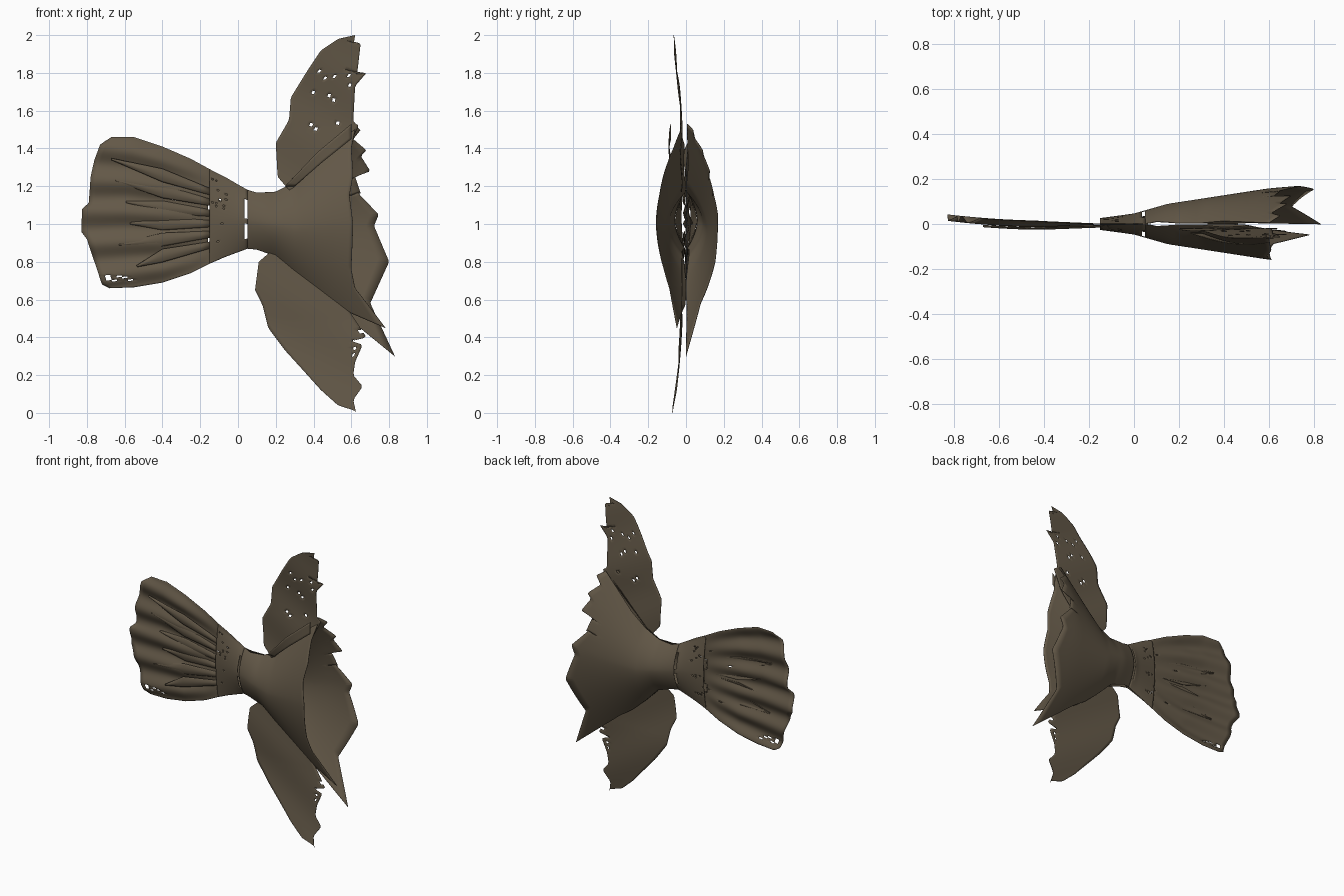
import bpy
import bmesh
import math
import random
from mathutils import Vector

default_cube = bpy.data.objects.get("Cube")
if default_cube:
    bpy.data.objects.remove(default_cube, do_unlink=True)

random.seed(4)

# Single weathered brown used on every part
brown = bpy.data.materials.new("weathered_brown")
brown.use_nodes = True
brown.diffuse_color = (0.125, 0.098, 0.064, 1)
shader = brown.node_tree.nodes["Principled BSDF"]
shader.inputs["Base Color"].default_value = brown.diffuse_color
shader.inputs["Roughness"].default_value = 0.9


def resample(points, count):
    """Spread count points evenly along a polyline."""
    points = [Vector(p) for p in points]
    lengths = [(b - a).length for a, b in zip(points, points[1:])]
    total = sum(lengths)
    result = []
    for i in range(count):
        distance = total * i / (count - 1)
        k = 0
        while k < len(lengths) - 1 and distance > lengths[k]:
            distance -= lengths[k]
            k += 1
        result.append(points[k].lerp(points[k + 1], min(1, distance / lengths[k])))
    return result


def interpolate(table, x):
    """Piecewise linear lookup in (key, value) pairs."""
    for (xa, ya), (xb, yb) in zip(table, table[1:]):
        if x <= xb:
            break
    return ya + (yb - ya) * (x - xa) / (xb - xa)


def sheet(name, rails, depth, across=60, steps=5, is_hole=None):
    """Loft a thin skin through (x, z) rails; depth(x, z, t) gives y."""
    rails = [resample(rail, across) for rail in rails]
    rows = [rails[0]]
    for a, b in zip(rails, rails[1:]):
        for s in range(1, steps + 1):
            rows.append([p.lerp(q, s / steps) for p, q in zip(a, b)])

    bm = bmesh.new()
    grid = [[bm.verts.new((p.x, depth(p.x, p.y, i / (across - 1)), p.y))
             for i, p in enumerate(row)] for row in rows]
    for low, high in zip(grid, grid[1:]):
        for i in range(across - 1):
            bm.faces.new((low[i], high[i], high[i + 1], low[i + 1]))
    if is_hole:
        torn = []
        for face in bm.faces:
            centre = face.calc_center_median()
            if is_hole(centre.x, centre.z):
                torn.append(face)
        bmesh.ops.delete(bm, geom=torn, context='FACES')
    bmesh.ops.remove_doubles(bm, verts=bm.verts, dist=0.0001)

    mesh = bpy.data.meshes.new(name)
    bm.to_mesh(mesh)
    bm.free()
    mesh.materials.append(brown)
    for polygon in mesh.polygons:
        polygon.use_smooth = True
    obj = bpy.data.objects.new(name, mesh)
    bpy.context.scene.collection.objects.link(obj)
    skin = obj.modifiers.new("thin_skin", 'SOLIDIFY')
    skin.thickness = 0.003
    skin.offset = 0
    return obj


def straight(x, bottom, top):
    return [(x, bottom), (x, top)]


# Body: two bulging half shells, open and torn at the wide end
bulge = [(-0.2, 0.018), (0, 0.045), (0.15, 0.088), (0.6, 0.157), (0.85, 0.178)]
half_height = [(-0.2, 0.26), (0.05, 0.16), (0.2, 0.18), (0.3, 0.25), (0.6, 0.53), (0.83, 0.7)]
middle = [(-0.2, 1.04), (0.05, 1.02), (0.3, 0.975), (0.6, 1.01), (0.85, 1)]


def shell_depth(side):
    def depth(x, z, t):
        u = abs(z - interpolate(middle, x)) / interpolate(half_height, x)
        return side * interpolate(bulge, x) * max(0, 1 - u ** 1.8)
    return depth


body_rails = [straight(*station) for station in (
    (0.05, 0.87, 1.18), (0.1, 0.865, 1.165), (0.2, 0.83, 1.17), (0.3, 0.73, 1.22),
    (0.4, 0.64, 1.31), (0.5, 0.57, 1.42))]
front_tear = [(0.78, 0.45), (0.69, 0.57), (0.62, 0.66), (0.6, 0.76), (0.61, 1),
              (0.59, 1.15), (0.61, 1.26), (0.6, 1.4), (0.62, 1.5)]
back_tear = [(0.83, 0.3), (0.7, 0.58), (0.8, 0.8), (0.72, 0.99), (0.745, 1.05),
             (0.63, 1.17), (0.65, 1.16), (0.62, 1.25), (0.7, 1.28), (0.65, 1.36),
             (0.68, 1.39), (0.61, 1.45), (0.65, 1.5), (0.6, 1.53)]
sheet("body_front_shell", body_rails + [front_tear], shell_depth(-1), across=100)
sheet("body_back_shell", body_rails + [back_tear], shell_depth(1), across=100)

# Tail stalk: narrow neck with a crack where it meets the body
stalk_rails = [straight(*station) for station in (
    (-0.15, 0.79, 1.29), (-0.07, 0.825, 1.25), (0.05, 0.87, 1.18))]


def stalk_hole(x, z):
    crack = x > 0.03 and (0.92 < z < 1.0 or 1.03 < z < 1.13)
    tear = x < -0.05 and 0.85 < z < 1.25 and random.random() < 0.03
    return crack or tear


for label, side in (("front", -1), ("back", 1)):
    sheet("tail_stalk_" + label, stalk_rails, shell_depth(side), steps=8, is_hole=stalk_hole)

# Tail fin: rippled fan with a ragged trailing edge
tail_edge = [(-0.68, 0.66), (-0.72, 0.68), (-0.76, 0.8), (-0.8, 0.92), (-0.83, 0.96),
             (-0.825, 1.08), (-0.79, 1.11), (-0.78, 1.25), (-0.76, 1.34), (-0.73, 1.42),
             (-0.67, 1.46)]
tail_rails = [straight(*station) for station in (
    (-0.14, 0.795, 1.285), (-0.25, 0.74, 1.345), (-0.4, 0.69, 1.41))]
tail_rails += [[(-0.55, 0.665), (-0.6, 1.07), (-0.55, 1.46)], tail_edge]


def tail_depth(x, z, t):
    spread = min(1, max(0, (-x - 0.14) / 0.3))
    sweep = 0.025 * max(0, (-x - 0.35) / 0.45) ** 2
    return sweep + spread * 0.013 * math.cos(t * math.tau * 5)


def tail_hole(x, z):
    root_tear = x > -0.165 and (1.06 < z < 1.13 or 0.9 < z < 0.96)
    corner_tear = -0.69 < x < -0.56 and 0.70 < z < 0.73 and random.random() < 0.5
    loose = -0.35 < x < -0.16 and 0.85 < z < 1.2 and random.random() < 0.02
    return root_tear or corner_tear or loose


sheet("tail_fin", tail_rails, tail_depth, across=90, steps=6, is_hole=tail_hole)

# Tail rays: tapered blades lying over the fan
for i in range(6):
    t = (i + 0.5) / 6
    root_z = 0.86 + 0.34 * t
    tip_z = 0.72 + 0.68 * t
    tip_x = random.uniform(-0.68, -0.5)
    width = 0.035

    def ray_depth(x, z, u):
        return tail_depth(x, z, t) - 0.006 - 0.008 * math.sin(u * math.pi)

    sheet(f"tail_ray_{i + 1}",
          [straight(-0.15, root_z - width / 2, root_z + width / 2),
           straight(-0.4, (root_z + tip_z) / 2 - width, (root_z + tip_z) / 2 + width),
           straight(tip_x, tip_z - 0.004, tip_z + 0.004)],
          ray_depth, across=9)


# Upper and lower fins: swept blades, curling forward at the tips
def fin_depth(x, z, t):
    curl = max(0, (abs(z - 1) - 0.5) / 0.5)
    return -0.025 - 0.045 * curl ** 1.5 + 0.005 * math.sin(9 * x + 14 * z)


def upper_hole(x, z):
    return 1.5 < z < 1.82 and 0.28 < x < 0.61 and random.random() < 0.05


def lower_hole(x, z):
    return 0.3 < z < 0.45 and x > 0.54 and random.random() < 0.06


upper_lead = [(0.27, 1.18), (0.21, 1.25), (0.2, 1.43), (0.27, 1.55), (0.28, 1.67),
              (0.36, 1.8), (0.44, 1.92), (0.53, 1.98), (0.62, 2)]
upper_trail = [(0.3, 1.17), (0.45, 1.25), (0.58, 1.4), (0.64, 1.52), (0.61, 1.54),
               (0.62, 1.73), (0.68, 1.8), (0.63, 1.79), (0.65, 1.96), (0.61, 1.94),
               (0.62, 2)]
lower_lead = [(0.18, 0.86), (0.11, 0.8), (0.09, 0.65), (0.13, 0.57), (0.16, 0.45),
              (0.25, 0.33), (0.35, 0.22), (0.44, 0.12), (0.53, 0.04), (0.625, 0.01)]
lower_trail = [(0.2, 0.85), (0.35, 0.75), (0.55, 0.6), (0.68, 0.4), (0.6, 0.38),
               (0.66, 0.36), (0.62, 0.27), (0.61, 0.2), (0.66, 0.14), (0.61, 0.07),
               (0.625, 0)]
sheet("upper_fin", [upper_lead, upper_trail], fin_depth, steps=22, is_hole=upper_hole)
sheet("lower_fin", [lower_lead, lower_trail], fin_depth, steps=22, is_hole=lower_hole)

# Fold: loose strip along the root of the upper fin
sheet("upper_fin_fold",
      [[(0.25, 1.2), (0.42, 1.38), (0.6, 1.53)], [(0.3, 1.2), (0.45, 1.33), (0.6, 1.45)]],
      lambda x, z, t: -0.04 - 0.05 * math.sin(t * math.pi * 0.7), across=20)
